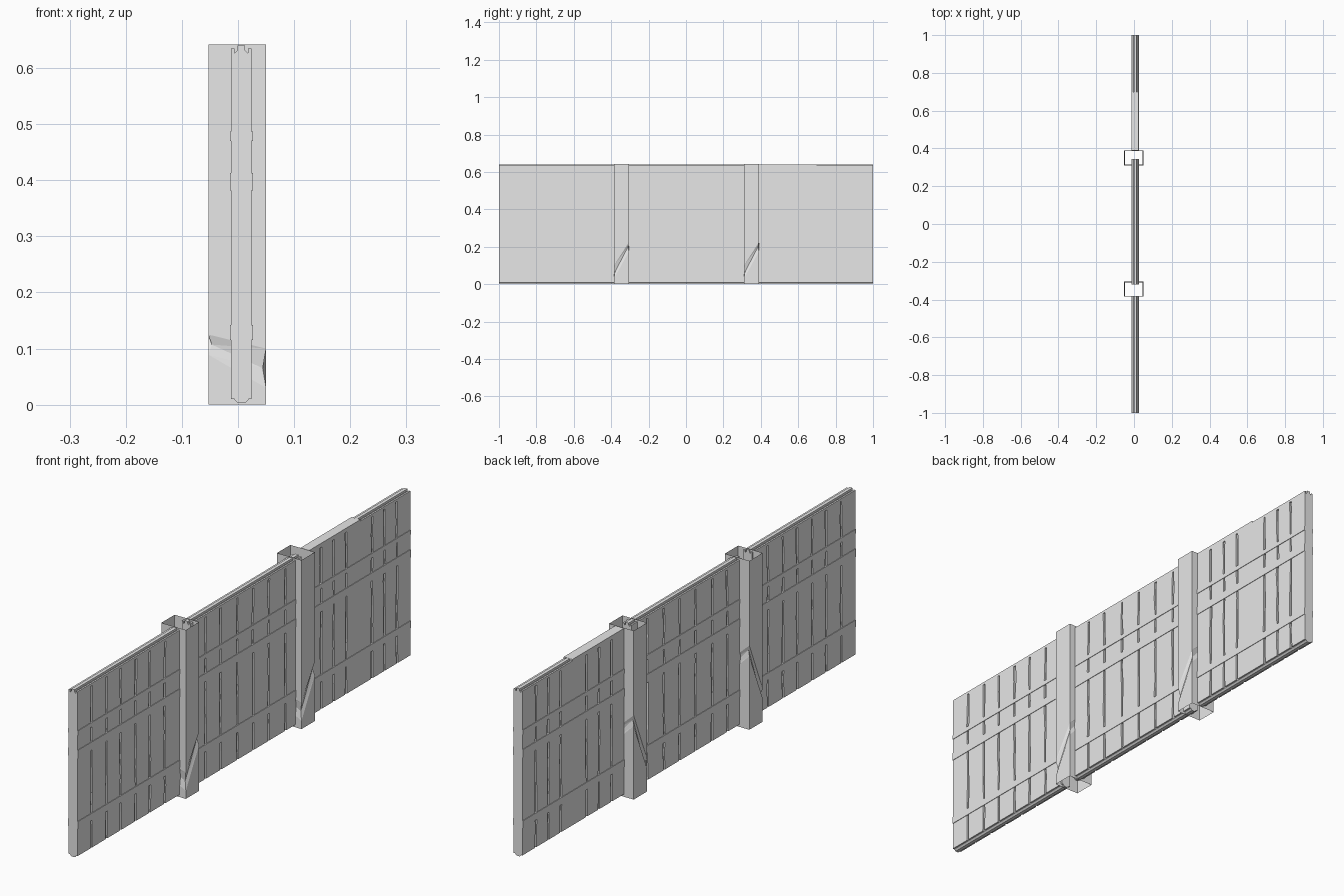
import bpy, bmesh, random

random.seed(4)
cube = bpy.data.objects.get("Cube")
if cube:
    bpy.data.objects.remove(cube, do_unlink=True)

grey = bpy.data.materials.new("plain grey")
grey.use_nodes = True
grey.diffuse_color = (0.8, 0.8, 0.8, 1)
grey.node_tree.nodes["Principled BSDF"].inputs["Base Color"].default_value = (0.8, 0.8, 0.8, 1)

MID = 0.006      # centre plane of the panels
HEIGHT = 0.642


def finish(name, bm):
    bmesh.ops.recalc_face_normals(bm, faces=bm.faces)
    mesh = bpy.data.meshes.new(name)
    bm.to_mesh(mesh)
    bm.free()
    mesh.materials.append(grey)
    bpy.context.collection.objects.link(bpy.data.objects.new(name, mesh))


def prism(bm, points, offset):
    """Extrude a closed outline of 3D points by an offset."""
    face = bm.faces.new([bm.verts.new(p) for p in points])
    result = bmesh.ops.extrude_face_region(bm, geom=[face], use_keep_orig=True)
    moved = [g for g in result["geom"] if isinstance(g, bmesh.types.BMVert)]
    bmesh.ops.translate(bm, verts=moved, vec=offset)


def box(bm, x, y, z):
    prism(bm, [(x[0], y[0], z[0]), (x[1], y[0], z[0]), (x[1], y[0], z[1]), (x[0], y[0], z[1])],
          (0, y[1] - y[0], 0))


def rough_edge(y):
    """Both sides of one uneven gap between two boards, bottom to top."""
    left, right = [], []
    for i in range(10):
        z = 0.01 + 0.617 * i / 9
        drift = random.uniform(-0.002, 0.002)
        half = random.uniform(0.003, 0.006)
        left.append((y + drift - half, z))
        right.append((y + drift + half, z))
    return left, right


# Panels: start, end and the gaps between boards
panels = {
    "front": (-1, -0.38, (-0.915, -0.825, -0.74, -0.65, -0.565, -0.475)),
    "middle": (-0.32, 0.345, (-0.23, -0.14, -0.04, 0.055, 0.15, 0.25)),
    "back": (0.39, 1, (0.465, 0.54, 0.615, 0.77, 0.845, 0.92)),
}
rails = ((0.115, 0.142), (0.382, 0.413), (0.47, 0.487))

for name, (start, end, gaps) in panels.items():
    # Core with softened top and bottom corners
    core = bmesh.new()
    half, low, high, cut = 0.0125, 0.003, 0.632, 0.006
    outline = [(-half, low + cut), (cut - half, low), (half - cut, low), (half, low + cut),
               (half, high - cut), (half - cut, high), (cut - half, high), (-half, high - cut)]
    prism(core, [(MID + x, start, z) for x, z in outline], (0, end - start, 0))
    finish(name + "_core", core)

    # Boards on both faces, with irregular edges
    boards = bmesh.new()
    first = [(start, 0.01), (start, 0.627)]
    last = [(end, 0.01), (end, 0.627)]
    edges = [rough_edge(g) for g in gaps]
    starts = [first] + [e[1] for e in edges]
    ends = [e[0] for e in edges] + [last]
    for a, b in zip(starts, ends):
        for side in (-1, 1):
            prism(boards, [(MID + side * 0.012, y, z) for y, z in a + b[::-1]],
                  (side * 0.0065, 0, 0))
    finish(name + "_boards", boards)

    # Trim along the top edge and horizontal rails
    trim = bmesh.new()
    for side in (-1, 1):
        x = sorted((MID + side * 0.012, MID + side * 0.0185))
        box(trim, x, (start, end), (0.625, 0.635))
    box(trim, (MID - 0.0065, MID + 0.0065), (start, end), (0.62, 0.64))
    finish(name + "_top_trim", trim)

    rail = bmesh.new()
    for z in rails:
        for side in (-1, 1):
            x = sorted((MID + side * 0.012, MID + side * 0.0205))
            box(rail, x, (start, end), z)
    finish(name + "_rails", rail)

# Flat cap over part of the back panel
cap = bmesh.new()
box(cap, (MID - 0.0185, MID + 0.0185), (0.39, 0.70), (0.632, 0.6405))
finish("top_cap", cap)


def post(name, y):
    """Open hollow post whose corners have small chips."""
    bm = bmesh.new()
    corners = [(-0.053, -0.04, 0.107, 0.018), (0.05, -0.04, 0.065, 0.035),
               (0.05, 0.04, 0.2, 0.025), (-0.053, 0.04, 0.3, 0.02)]
    columns = []
    for x, dy, chip, reach in corners:
        levels = [(0, 0), (chip - reach, 0), (chip, 0.12), (chip + reach, 0), (HEIGHT, 0)]
        columns.append([bm.verts.new((x * (1 - d), y + dy * (1 - d), z)) for z, d in levels])
    for i, a in enumerate(columns):
        b = columns[(i + 1) % 4]
        bm.faces.new([a[1], b[1], b[3], a[3]])
        bm.faces.new([a[0], b[0], b[1], a[1]])
        bm.faces.new([a[3], b[3], b[4], a[4]])
        # Chip facets replace the middle stretch of each wall
    for face in [f for f in bm.faces if any(v in f.verts for c in columns for v in c[1:2])
                 and any(v in f.verts for c in columns for v in c[3:4])]:
        bm.faces.remove(face)
    for i, a in enumerate(columns):
        b = columns[(i + 1) % 4]
        bm.faces.new([a[1], b[1], b[2], a[2]])
        bm.faces.new([a[2], b[2], b[3], a[3]])
    bmesh.ops.triangulate(bm, faces=bm.faces)
    finish(name, bm)


post("front_post", -0.345)
post("back_post", 0.35)
